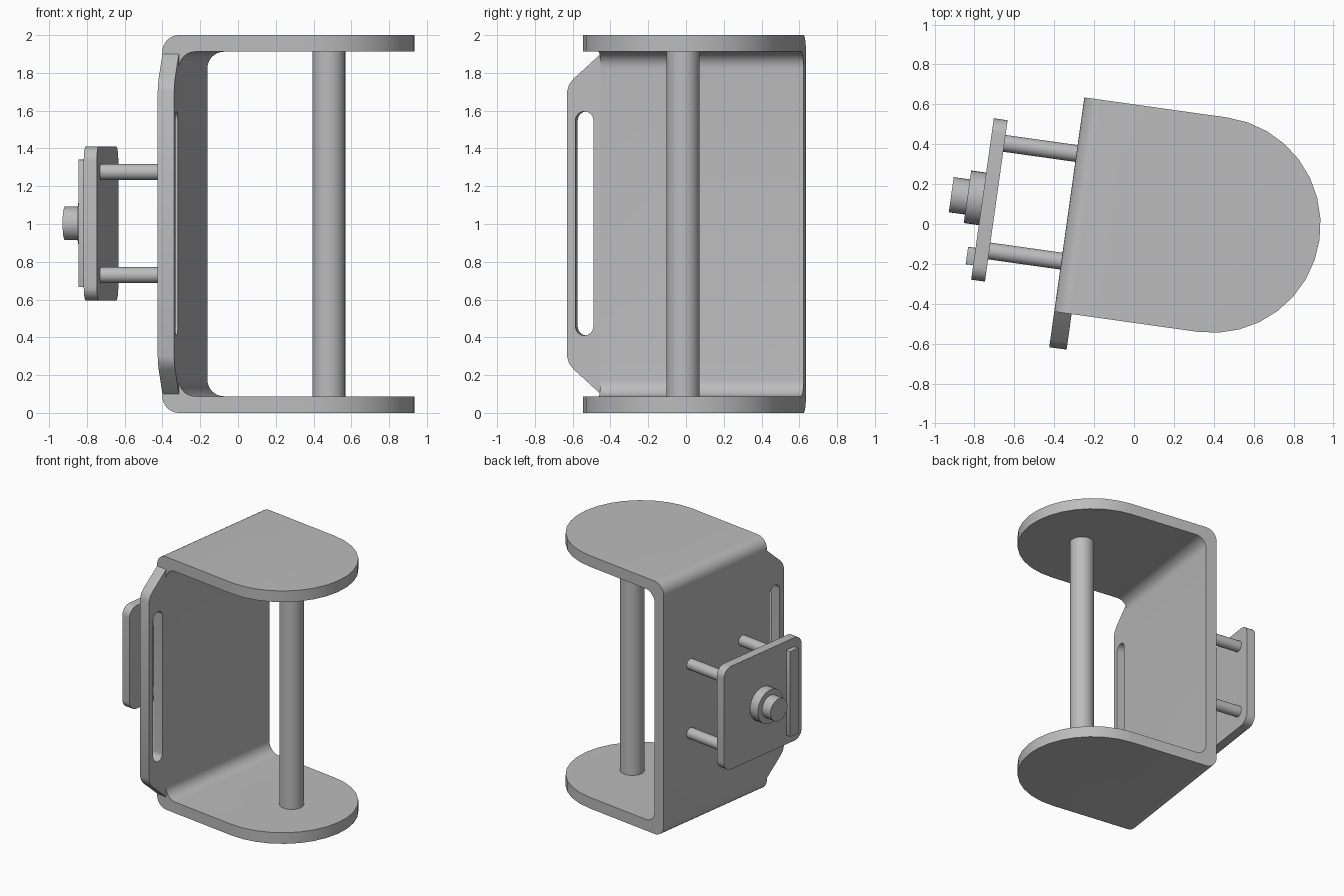
import bpy, bmesh, math
from mathutils import Vector

cube = bpy.data.objects.get("Cube")
if cube:
    bpy.data.objects.remove(cube, do_unlink=True)

GREY = (0.5, 0.5, 0.5, 1)
mat = bpy.data.materials.new("plain grey")
mat.use_nodes = True
mat.diffuse_color = GREY
mat.node_tree.nodes["Principled BSDF"].inputs["Base Color"].default_value = GREY
parts = []


def arc(cx, cy, r, start, end, steps):
    """Points on a circular arc, angles in degrees."""
    angles = [math.radians(start + (end - start) * i / steps) for i in range(steps + 1)]
    return [(cx + r * math.cos(a), cy + r * math.sin(a)) for a in angles]


def rounded_rect(cx, cy, w, h, r, steps=8):
    pts = []
    for k, (sx, sy) in enumerate([(1, 1), (-1, 1), (-1, -1), (1, -1)]):
        pts += arc(cx + sx * (w / 2 - r), cy + sy * (h / 2 - r), r, 90 * k, 90 * k + 90, steps)
    return pts


def prism(name, outline, axis, lo, hi):
    """Extrude a 2D outline along one axis; the other axes keep x, y, z order."""
    def place(p, t):
        co = list(p)
        co.insert("xyz".index(axis), t)
        return Vector(co)
    bm = bmesh.new()
    face = bm.faces.new([bm.verts.new(place(p, lo)) for p in outline])
    top = bmesh.ops.extrude_face_region(bm, geom=[face])["geom"]
    shift = place((0, 0), hi - lo)
    bmesh.ops.translate(bm, vec=shift, verts=[v for v in top if isinstance(v, bmesh.types.BMVert)])
    bmesh.ops.remove_doubles(bm, verts=bm.verts, dist=1e-5)
    bmesh.ops.recalc_face_normals(bm, faces=bm.faces)
    mesh = bpy.data.meshes.new(name)
    bm.to_mesh(mesh)
    bm.free()
    mesh.materials.append(mat)
    ob = bpy.data.objects.new(name, mesh)
    bpy.context.collection.objects.link(ob)
    parts.append(ob)
    return ob


def rod(name, cx, cy, r, axis, lo, hi, sides=32):
    return prism(name, arc(cx, cy, r, 0, 360, sides)[:-1], axis, lo, hi)


def combine(ob, tool, operation):
    """Bake a boolean and drop the tool object."""
    mod = ob.modifiers.new("cut", 'BOOLEAN')
    mod.object, mod.operation, mod.solver = tool, operation, 'EXACT'
    bpy.context.view_layer.update()
    baked = bpy.data.meshes.new_from_object(ob.evaluated_get(bpy.context.evaluated_depsgraph_get()))
    ob.modifiers.clear()
    ob.data = baked
    parts.remove(tool)
    bpy.data.objects.remove(tool, do_unlink=True)


# Bent bracket: C profile, trimmed to round plate ends
BACK, THICK, BEND = -0.335, 0.088, 0.088
V_LO, V_HI = -0.491, 0.594
inner = BACK + THICK
lower = [(1.1, THICK)]
lower += arc(inner + BEND, THICK + BEND, BEND, 270, 180, 8)
upper = [(x, 2 - z) for x, z in reversed(lower)]
outer_low = arc(BACK + BEND, BEND, BEND, 180, 270, 8) + [(1.1, 0)]
outer_high = [(x, 2 - z) for x, z in reversed(outer_low)]
bracket = prism("bracket", lower + upper + outer_high + outer_low, "y", V_LO, V_HI)
mid, radius = (V_LO + V_HI) / 2, (V_HI - V_LO) / 2
outline = [(-0.5, V_LO)] + arc(0.39, mid, radius, -90, 90, 16) + [(-0.5, V_HI)]
combine(bracket, prism("end_trim", outline, "z", -0.1, 2.1), 'INTERSECT')

# Side flange with chamfered corners and a long slot
low = [(-0.44, 0.1), (V_LO, 0.1), (-0.635, 0.23), (-0.66, 0.262), (-0.671, 0.3)]
flange = low + [(y, 2 - z) for y, z in reversed(low)]
combine(bracket, prism("flange", flange, "x", BACK, inner), 'UNION')
slot = rounded_rect(-0.578, 1.003, 0.096, 1.186, 0.048)
combine(bracket, prism("slot_cutter", slot, "x", -0.5, -0.1), 'DIFFERENCE')

# Spindle between the two plates
rod("spindle", 0.478, mid, 0.0875, "z", THICK - 0.01, 2 - THICK + 0.01)

# Mounting plate on four standoffs
prism("mounting_plate", rounded_rect(0.0185, 1.003, 0.817, 0.815, 0.075), "x", -0.77, -0.70)
for side, y in (("left", 0.31), ("right", -0.235)):
    for level, z in (("lower", 0.73), ("upper", 1.276)):
        rod(f"standoff_{side}_{level}", y, z, 0.0425, "x", -0.71, BACK + 0.01, 24)

# Knob, its collar and the raised strip
rod("knob_collar", 0.019, 1.003, 0.133, "x", -0.846, -0.76)
rod("knob", 0.018, 1.003, 0.089, "x", -0.928, -0.84)
prism("raised_strip", rounded_rect(-0.273, 1.003, 0.088, 0.675, 0.004, 2), "x", -0.808, -0.765)

# Turn the assembly and shade it
for ob in bpy.context.selected_objects:
    ob.select_set(False)
for ob in parts:
    ob.rotation_euler.z = math.radians(-8)
    ob.select_set(True)
bpy.context.view_layer.objects.active = bracket
bpy.ops.object.shade_smooth_by_angle(angle=math.radians(30))
